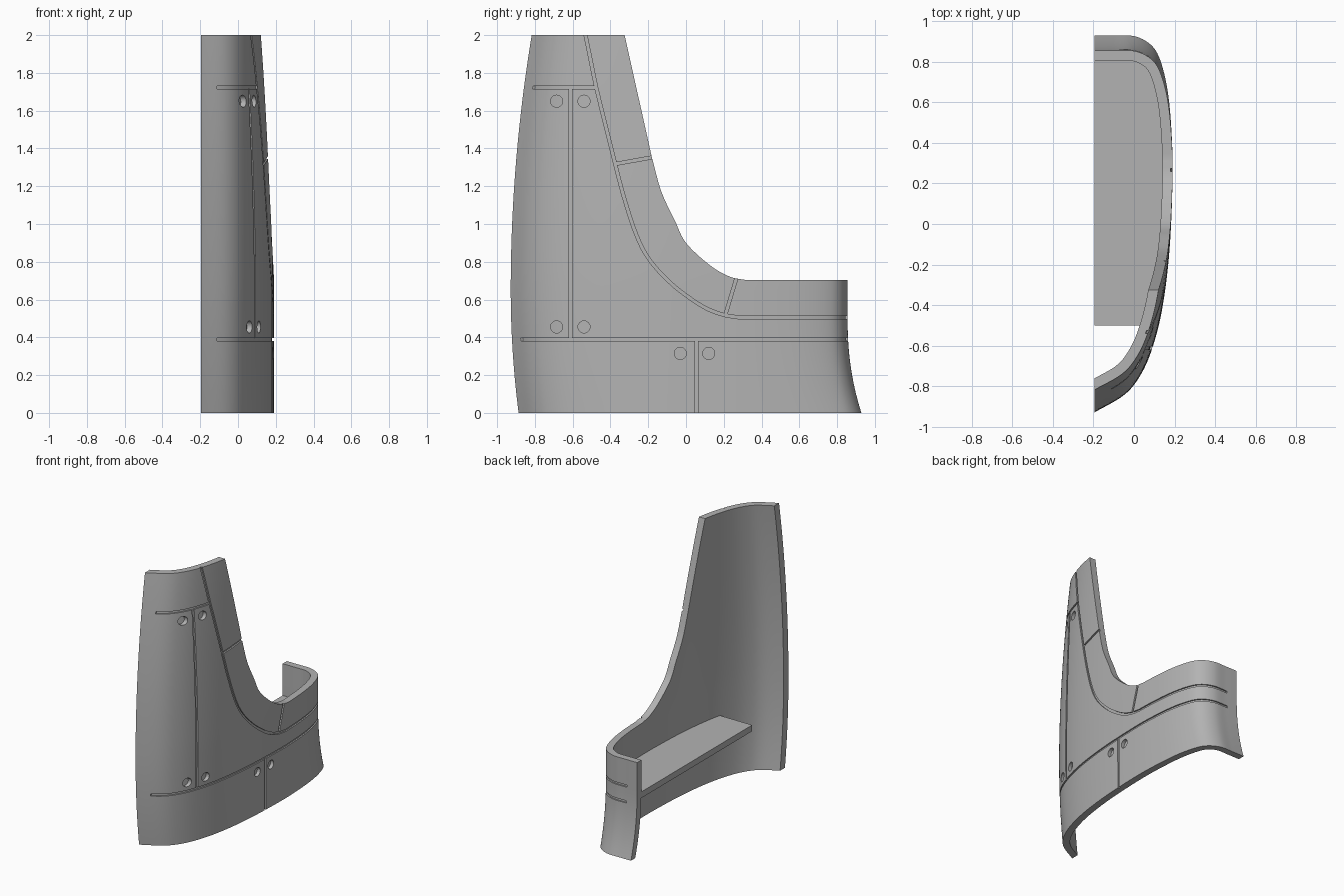
import bpy, bmesh, math
from mathutils import Vector

if "Cube" in bpy.data.objects:
    bpy.data.objects.remove(bpy.data.objects["Cube"], do_unlink=True)

OPEN_X = -0.195      # flat open side of the half shell
MID_Y = 0.25         # widest point of the plan
WALL = 0.05

grey = bpy.data.materials.new("plain grey")
grey.use_nodes = True
grey.diffuse_color = (0.45, 0.45, 0.45, 1)
grey.node_tree.nodes["Principled BSDF"].inputs["Base Color"].default_value = (0.45, 0.45, 0.45, 1)


def smooth_path(points, steps):
    """Catmull-Rom curve through 2D points."""
    p = [Vector(q) for q in points]
    p = [2 * p[0] - p[1]] + p + [2 * p[-1] - p[-2]]
    path = []
    for a, b, c, d in zip(p, p[1:], p[2:], p[3:]):
        for k in range(steps):
            t = k / steps
            path.append(0.5 * (2 * b + (c - a) * t + (2 * a - 5 * b + 4 * c - d) * t * t
                               + (3 * b - a - 3 * c + d) * t ** 3))
    return path + [p[-2]]


def make_object(name, verts, faces):
    mesh = bpy.data.meshes.new(name)
    bm = bmesh.new()
    vs = [bm.verts.new(v) for v in verts]
    for f in faces:
        bm.faces.new([vs[i] for i in f])
    bmesh.ops.recalc_face_normals(bm, faces=bm.faces)
    bm.to_mesh(mesh)
    bm.free()
    mesh.materials.append(grey)
    ob = bpy.data.objects.new(name, mesh)
    bpy.context.collection.objects.link(ob)
    return ob


def boolean(target, tool, operation):
    tool.hide_render = True
    mod = target.modifiers.new("cut", "BOOLEAN")
    mod.operation, mod.solver, mod.object = operation, "EXACT", tool
    bpy.context.view_layer.objects.active = target
    bpy.ops.object.modifier_apply(modifier=mod.name)
    bpy.data.objects.remove(tool, do_unlink=True)


# Plan outline of the wall, from front to back
PLAN = smooth_path([(OPEN_X, -0.925), (-0.05, -0.84), (0.03, -0.745), (0.09, -0.61), (0.14, -0.41),
                    (0.175, -0.125), (0.19, 0.23), (0.184, 0.465), (0.165, 0.66), (0.128, 0.81),
                    (0.08, 0.885), (0.0, 0.925), (-0.1, 0.927), (OPEN_X, 0.927)], 6)


def section(z, inset):
    """Plan outline at a height, moved inwards by inset."""
    front = -0.928 + (0.061 if z > 0.65 else 0.099) * (z - 0.65) ** 2
    back = 0.854 + 0.073 * max(0, 1 - z / 0.5) ** 2.2
    narrow = 1 - 0.07 * max(0, (z - 0.7) / 1.3) ** 1.3
    pts = []
    for x, y in PLAN:
        k = (MID_Y - front) / (MID_Y + 0.925) if y < MID_Y else (back - MID_Y) / (0.927 - MID_Y)
        pts.append(Vector((OPEN_X + (x - OPEN_X) * narrow, MID_Y + (y - MID_Y) * k)))
    out = []
    last = len(pts) - 1
    for i, p in enumerate(pts):
        t = (pts[min(i + 1, last)] - pts[max(i - 1, 0)]).normalized()
        n = Vector((-t.y, t.x))
        if i in (0, last):
            out.append(Vector((OPEN_X, p.y + inset / n.y)))
        else:
            out.append(p + n * inset)
    return out


def shell(name, outer, inner, z0, z1, rows):
    verts, faces = [], []
    n = 2 * len(PLAN)
    for r in range(rows + 1):
        z = z0 + (z1 - z0) * r / rows
        loop = section(z, outer) + section(z, inner)[::-1]
        verts += [(p.x, p.y, z) for p in loop]
    for r in range(rows):
        for i in range(n):
            j = (i + 1) % n
            faces.append((r * n + i, r * n + j, r * n + n + j, r * n + n + i))
    for base in (0, rows * n):
        for i in range(len(PLAN) - 1):
            faces.append((base + i, base + i + 1, base + n - 2 - i, base + n - 1 - i))
    return make_object(name, verts, faces)


def prism(name, outline, x0, x1):
    """Side outline (y, z) extruded along x."""
    n = len(outline)
    verts = [(x, y, z) for x in (x0, x1) for y, z in outline]
    faces = [tuple(range(n)), tuple(range(n, 2 * n))]
    faces += [(i, (i + 1) % n, n + (i + 1) % n, n + i) for i in range(n)]
    return make_object(name, verts, faces)


def stroke(path, width=0.016):
    """Outline of a line of even width."""
    path = [Vector(p) for p in path]
    left, right = [], []
    for i, p in enumerate(path):
        t = (path[min(i + 1, len(path) - 1)] - path[max(i - 1, 0)]).normalized()
        n = Vector((-t.y, t.x)) * width / 2
        left.append(p + n)
        right.append(p - n)
    return left + right[::-1]


# Curved wall, with the side opening cut away
wall = shell("curved_wall", 0, WALL, 0, 2, 40)
edge = smooth_path([(-0.18, 1.35), (-0.13, 1.17), (-0.06, 1.02), (0.0, 0.9), (0.125, 0.783),
                    (0.23, 0.722), (0.32, 0.703)], 6)
opening = [(-0.337, 2.05), (-0.325, 2)] + edge + [(1.2, 0.703), (1.2, 2.05)]
boolean(wall, prism("opening_cutter", opening, -0.5, 0.5), "DIFFERENCE")

# Panel grooves
sweep = smooth_path([(-0.475, 1.72), (-0.373, 1.31), (-0.325, 1.13), (-0.262, 0.94), (-0.193, 0.81),
                     (-0.087, 0.693), (0.02, 0.608), (0.114, 0.55), (0.204, 0.518), (0.283, 0.505)], 4)
grooves = [
    [(-0.542, 2.05)] + sweep + [(1.1, 0.505)],
    [(-1.1, 1.722), (-0.475, 1.722)],
    [(-1.1, 0.388), (1.1, 0.388)],
    [(-0.611, 0.388), (-0.611, 1.722)],
    [(0.056, -0.04), (0.056, 0.388)],
    [(-0.373, 1.318), (-0.15, 1.358)],
    [(0.208, 0.518), (0.272, 0.73)],
]
cuts = [(stroke(path), 0.01) for path in grooves]

# Round fastener holes
centres = [(y, z) for y in (-0.685, -0.54) for z in (0.455, 1.65)] + [(-0.03, 0.315), (0.12, 0.315)]
for y, z in centres:
    ring = [2 * math.pi * i / 24 for i in range(24)]
    cuts.append(([(y + 0.032 * math.cos(a), z + 0.032 * math.sin(a)) for a in ring], 0.025))

for outline, depth in cuts:
    tool = prism("cutter", outline, -0.11, 0.4)
    boolean(tool, shell("skin", -0.05, depth, -0.03, 2.03, 42), "INTERSECT")
    boolean(wall, tool, "DIFFERENCE")

# Inner shelf following the wall
contour = [p for p in section(0.44, WALL - 0.004) if p.y > -0.5]
contour = [Vector((OPEN_X, -0.5)), Vector((contour[0].x - 0.01, -0.5))] + contour
n = len(contour)
shelf = make_object("inner_shelf",
                    [(p.x, p.y, z) for z in (0.42, 0.466) for p in contour],
                    [tuple(range(n)), tuple(range(n, 2 * n))]
                    + [(i, (i + 1) % n, n + (i + 1) % n, n + i) for i in range(n)])

for ob in (wall, shelf):
    bpy.ops.object.select_all(action="DESELECT")
    ob.select_set(True)
    bpy.context.view_layer.objects.active = ob
    bpy.ops.object.shade_smooth_by_angle(angle=math.radians(30))
